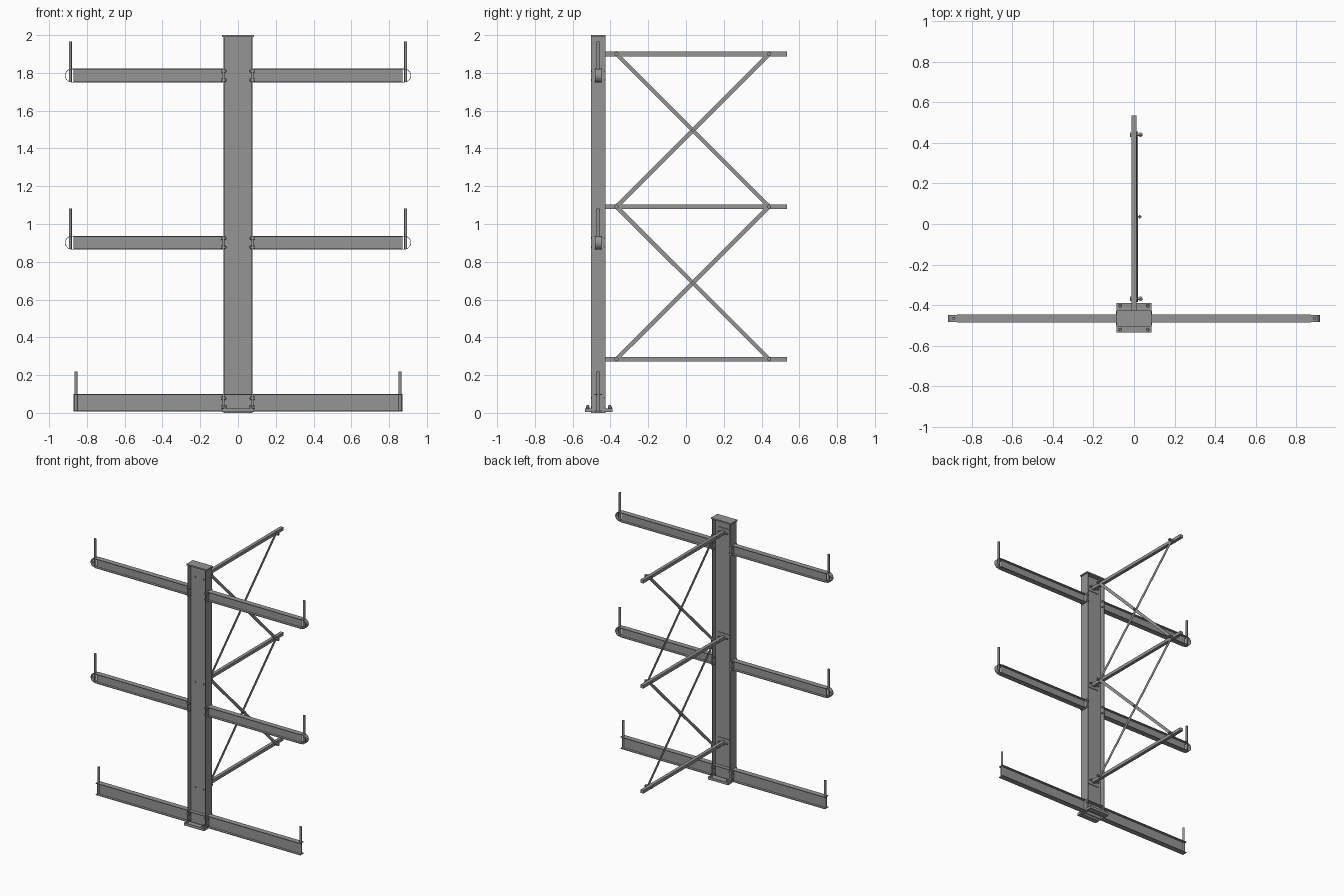
import bpy, bmesh, math
from mathutils import Vector

if "Cube" in bpy.data.objects:
    bpy.data.objects.remove(bpy.data.objects["Cube"])

YC = -0.465  # depth of the column centre line
steel = bpy.data.materials.new("dark_steel")
steel.diffuse_color = (0.3, 0.3, 0.3, 1)
steel.use_nodes = True
steel.node_tree.nodes["Principled BSDF"].inputs["Base Color"].default_value = steel.diffuse_color


def make(name, bm):
    bmesh.ops.recalc_face_normals(bm, faces=bm.faces)
    me = bpy.data.meshes.new(name)
    bm.to_mesh(me)
    bm.free()
    me.materials.append(steel)
    ob = bpy.data.objects.new(name, me)
    bpy.context.collection.objects.link(ob)
    return ob


def box(name, x0, x1, y0, y1, z0, z1):
    bm = bmesh.new()
    bmesh.ops.create_cube(bm, size=1)
    for v in bm.verts:
        v.co = ((x0 + x1) / 2 + v.co.x * (x1 - x0),
                (y0 + y1) / 2 + v.co.y * (y1 - y0),
                (z0 + z1) / 2 + v.co.z * (z1 - z0))
    return make(name, bm)


def rod(name, a, b, r, n=16):
    a, b = Vector(a), Vector(b)
    bm = bmesh.new()
    bmesh.ops.create_cone(bm, cap_ends=True, segments=n, radius1=r, radius2=r, depth=(b - a).length)
    ob = make(name, bm)
    ob.rotation_euler = (b - a).to_track_quat('Z', 'Y').to_euler()
    ob.location = (a + b) / 2
    if n > 6:
        for p in ob.data.polygons:
            p.use_smooth = len(p.vertices) == 4
    return ob


def prism(name, pts, place, t0, t1):
    """Extrude a closed outline; place(u, v, t) gives the 3D position."""
    bm = bmesh.new()
    f = bm.faces.new([bm.verts.new(place(u, v, t0)) for u, v in pts])
    d = Vector(place(0, 0, t1)) - Vector(place(0, 0, t0))
    ext = bmesh.ops.extrude_face_region(bm, geom=[f])
    bmesh.ops.translate(bm, vec=d, verts=[g for g in ext['geom'] if isinstance(g, bmesh.types.BMVert)])
    return make(name, bm)


def i_profile(w, h, tf, tw):
    """I section: flanges at +-h, half width w, flange tf, half web tw."""
    half = [(w, h), (w, h - tf), (tw, h - tf), (tw, -h + tf), (w, -h + tf), (w, -h)]
    return half + [(-u, v) for u, v in reversed(half)]


def bolt(name, a, b, head=0.009):
    a, b = Vector(a), Vector(b)
    d = (b - a).normalized()
    rod(name + "_shank", a, b, head * 0.5, 10)
    rod(name + "_head", a, a + d * 0.007, head, 6)
    rod(name + "_nut", b - d * 0.014, b - d * 0.005, head, 6)


# column with flanges facing left and right, cap and foot strips
prism("column", i_profile(0.0385, 0.078, 0.006, 0.003),
      lambda u, v, t: (v, YC + u, t), 0.0, 1.992)
box("column_cap", -0.086, 0.086, YC - 0.039, YC + 0.039, 1.99, 2.0)
box("foot_strip_front", -0.086, 0.086, -0.535, YC - 0.03, 0.004, 0.024)
box("foot_strip_back", -0.086, 0.086, YC + 0.03, -0.388, 0.004, 0.024)
box("foot_stiffener", -0.073, 0.073, YC - 0.03, YC + 0.03, 0.095, 0.1)
for x in (-0.068, 0.068):
    for y in (-0.52, -0.403):
        rod("anchor_bolt", (x, y, 0.02), (x, y, 0.042), 0.006, 12)
        rod("anchor_nut", (x, y, 0.02), (x, y, 0.034), 0.010, 6)

# arms on both sides: bottom z, top z, end x, pin x, pin top, rounded nose
levels = [("base_arm", 0.008, 0.10, 0.87, 0.858, 0.22, False),
          ("middle_arm", 0.865, 0.937, 0.88, 0.888, 1.082, True),
          ("upper_arm", 1.75, 1.822, 0.88, 0.888, 1.965, True)]
for s in (-1, 1):
    for name, z0, z1, xe, xp, zp, nose in levels:
        zc, h = (z0 + z1) / 2, (z1 - z0) / 2
        prism(name, i_profile(0.0205, h, 0.005, 0.002),
              lambda u, v, t: (s * t, YC + u, zc + v), 0.078, xe - (0.008 if nose else 0))
        box(name + "_end_plate", *sorted((s * 0.078, s * 0.082)), YC - 0.036, YC + 0.036, z0, z1)
        rod(name + "_stop_pin", (s * xp, YC, z0 + 0.003), (s * xp, YC, zp), 0.008)
        for y in (-0.028, 0.028):
            for dz in (-0.024, 0.024):
                bolt(name + "_bolt", (s * 0.088, YC + y, zc + dz), (s * 0.06, YC + y, zc + dz))
        if nose:
            # bent strip closing the arm tip
            arc = [(math.cos(a) * r, math.sin(a) * r)
                   for r, order in ((h, 1), (h - 0.003, -1))
                   for a in [order * (-math.pi / 2 + math.pi * i / 16) for i in range(17)]]
            arc = [(-0.01, -h)] + arc[:17] + [(-0.01, h), (-0.01, h - 0.003)] + arc[17:] + [(-0.01, -h + 0.003)]
            prism(name + "_nose", arc, lambda u, v, t: (s * (xe + u), YC + t, zc + v), -0.0165, 0.0165)

# horizontal braces bolted to the back of the column web
Z = [0.285, 1.092, 1.9]
YA, YB = -0.368, 0.44
for z in Z:
    box("horizontal_brace", -0.0125, 0.0125, YC + 0.005, 0.535, z - 0.012, z + 0.012)
    box("brace_bracket", -0.05, 0.05, YC + 0.002, YC + 0.008, z - 0.03, z + 0.03)
    for x in (-0.035, 0.035):
        bolt("bracket_bolt", (x, YC - 0.01, z), (x, YC + 0.03, z), 0.007)
    for y in (YA, YB):
        bolt("brace_bolt", (-0.019, y, z), (0.042, y, z), 0.012)


# crossed flat bars between the horizontals
def flat_bar(y0, z0, y1, z1, x):
    d = Vector((y1 - y0, z1 - z0)).normalized()
    n = Vector((-d.y, d.x)) * 0.011
    a, b = Vector((y0, z0)) - d * 0.012, Vector((y1, z1)) + d * 0.012
    prism("diagonal_brace", [tuple(p) for p in (a + n, a - n, b - n, b + n)],
          lambda u, v, t: (t, u, v), x, x + 0.003)


for za, zb in zip(Z, Z[1:]):
    flat_bar(YA, za, YB, zb, 0.0125)
    flat_bar(YA, zb, YB, za, 0.0155)
    ym, zm = (YA + YB) / 2, (za + zb) / 2
    bolt("cross_bolt", (0.006, ym, zm), (0.038, ym, zm), 0.009)
